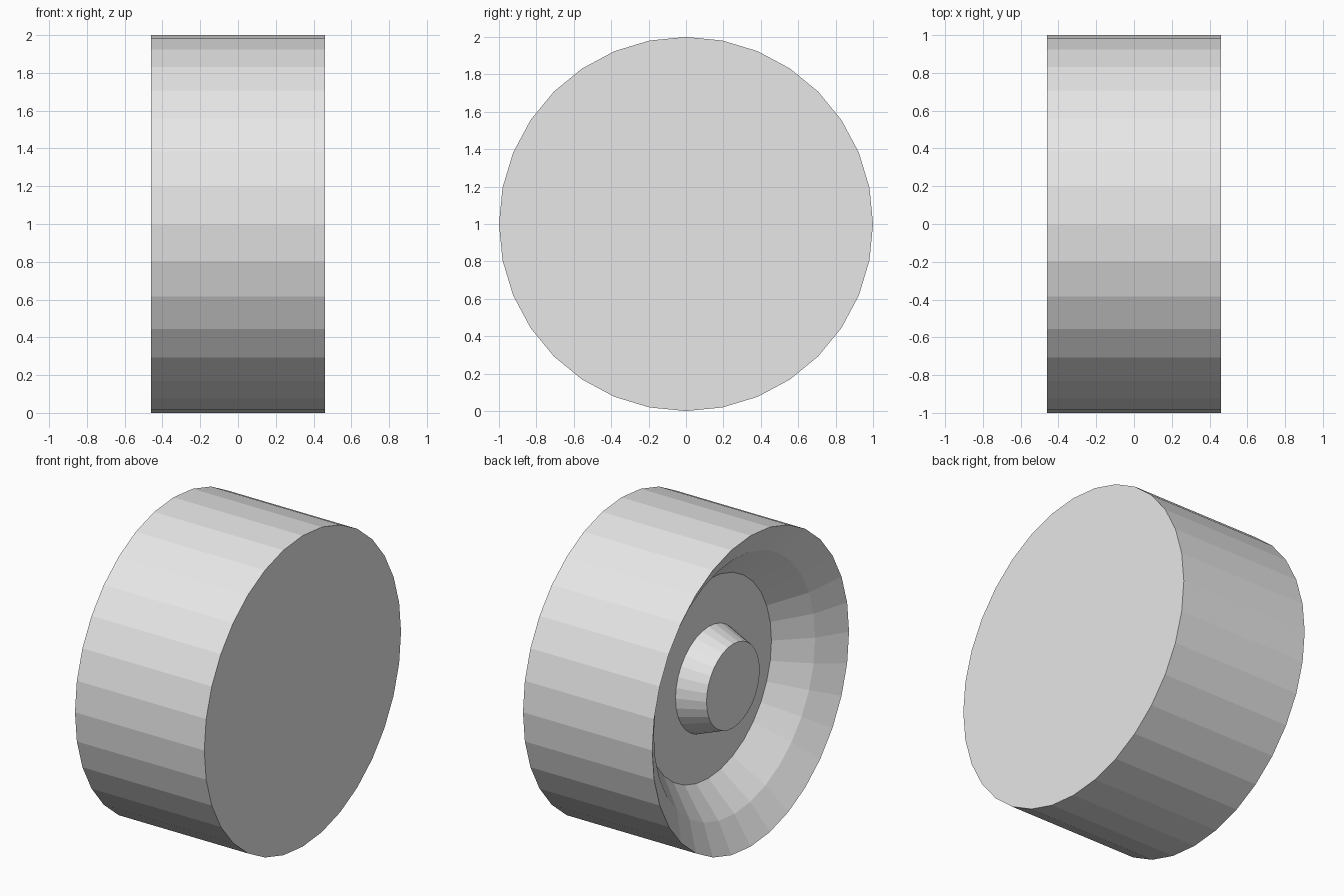
import bpy
import bmesh
from math import cos, sin, tau

SIDES = 32
HALF_WIDTH = 0.46

# Remove the default cube
cube = bpy.data.objects.get("Cube")
if cube:
    bpy.data.objects.remove(cube, do_unlink=True)

# Single plain grey
grey = bpy.data.materials.new("light_grey")
grey.use_nodes = True
grey.diffuse_color = (0.8, 0.8, 0.8, 1)
bsdf = next(n for n in grey.node_tree.nodes if n.type == "BSDF_PRINCIPLED")
bsdf.inputs["Base Color"].default_value = grey.diffuse_color


def lathe(name, profile, material):
    """Turn (x, radius) points about the x axis and cap both ends."""
    bm = bmesh.new()
    rings = []
    for x, radius in profile:
        angles = [tau * i / SIDES for i in range(SIDES)]
        rings.append([bm.verts.new((x, radius * cos(a), radius * sin(a))) for a in angles])
    for a, b in zip(rings, rings[1:]):
        for i in range(SIDES):
            j = (i + 1) % SIDES
            bm.faces.new((a[i], a[j], b[j], b[i]))
    bm.faces.new(rings[0])
    bm.faces.new(rings[-1])
    bmesh.ops.recalc_face_normals(bm, faces=bm.faces)
    mesh = bpy.data.meshes.new(name)
    bm.to_mesh(mesh)
    bm.free()
    mesh.materials.append(material)
    obj = bpy.data.objects.new(name, mesh)
    bpy.context.collection.objects.link(obj)
    return obj


# Wheel: flat inner side, straight tread, dished outer side, tapered hub
wheel = lathe("wheel", [
    (HALF_WIDTH, 1.0),           # flat side edge
    (-HALF_WIDTH, 1.0),          # outer rim
    (-HALF_WIDTH + 0.115, 0.82), # shallow bevel
    (-HALF_WIDTH + 0.30, 0.64),  # dish floor edge
    (-HALF_WIDTH + 0.30, 0.335), # hub base
    (-HALF_WIDTH + 0.125, 0.27), # hub top
], grey)
wheel.location.z = 1.0
